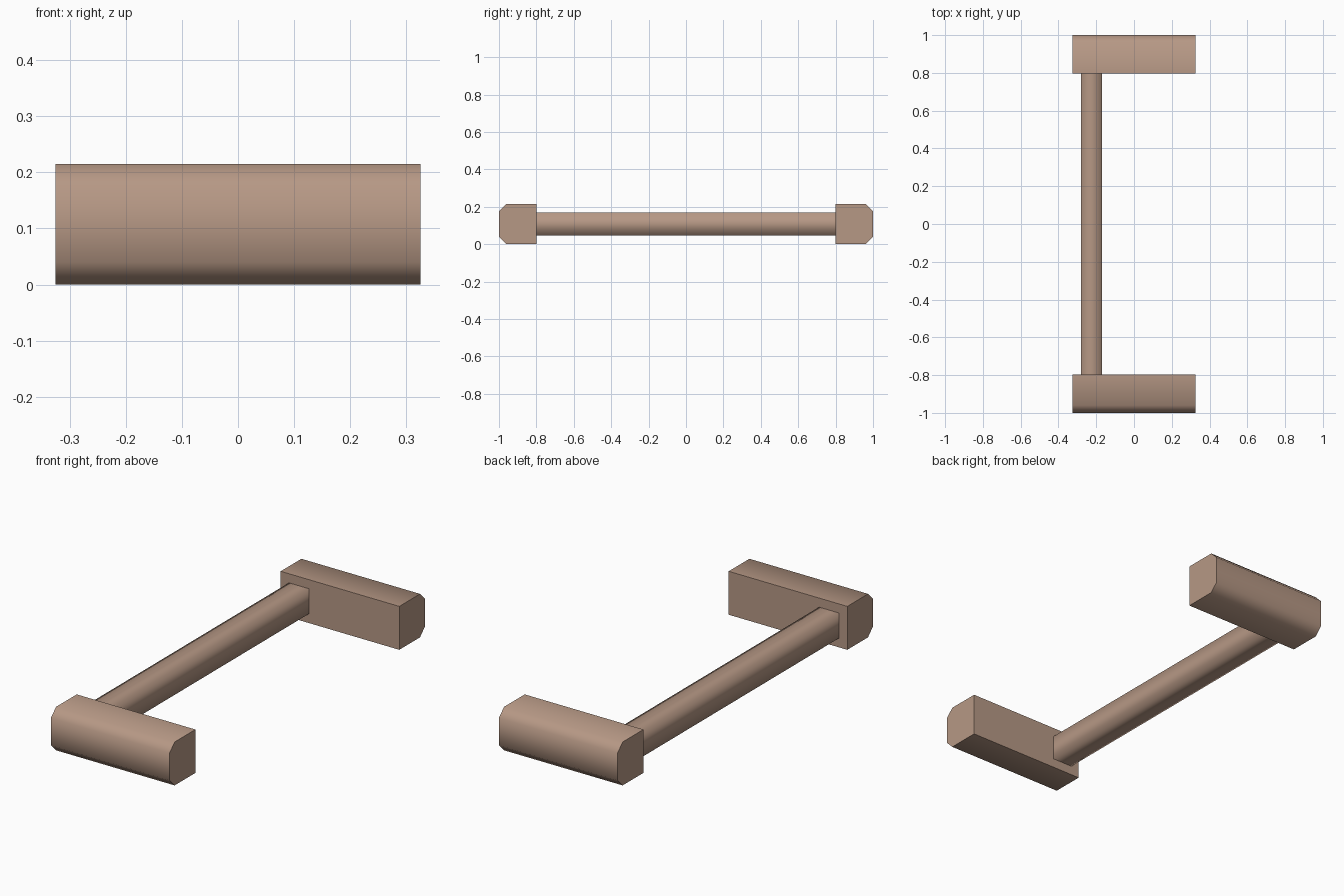
import bpy
import bmesh
import math
from mathutils import Vector

if "Cube" in bpy.data.objects:
    bpy.data.objects.remove(bpy.data.objects["Cube"], do_unlink=True)

clay = bpy.data.materials.new("clay_brown")
clay.use_nodes = True
colour = (0.47, 0.315, 0.235, 1)
clay.diffuse_color = colour
clay.node_tree.nodes["Principled BSDF"].inputs["Base Color"].default_value = colour


def prism(name, outline, sweep, sharp_angle):
    """Extrude a closed outline; caps stay crisp, sides are smooth below sharp_angle."""
    bm = bmesh.new()
    base = bm.faces.new([bm.verts.new(p) for p in outline])
    top = bmesh.ops.extrude_face_region(bm, geom=[base], use_keep_orig=True)
    bmesh.ops.translate(bm, vec=sweep,
                        verts=[v for v in top["geom"] if isinstance(v, bmesh.types.BMVert)])
    bmesh.ops.recalc_face_normals(bm, faces=bm.faces)
    axis = Vector(sweep).normalized()
    for f in bm.faces:
        f.smooth = True
    for e in bm.edges:
        borders_cap = any(abs(f.normal.dot(axis)) > 0.9 for f in e.link_faces)
        e.smooth = not borders_cap and e.calc_face_angle() < sharp_angle
    mesh = bpy.data.meshes.new(name)
    bm.to_mesh(mesh)
    bm.free()
    mesh.materials.append(clay)
    obj = bpy.data.objects.new(name, mesh)
    bpy.context.collection.objects.link(obj)
    return obj


# End blocks: flat inner face, chamfered outer edges
half, height, inner, cut = 0.325, 0.215, 0.798, 0.04
profile = [(inner, 0), (1 - cut, 0), (1, cut), (1, height - cut),
           (1 - cut, height), (inner, height)]
for name, side in (("front_block", -1), ("back_block", 1)):
    prism(name, [(-half, side * y, z) for y, z in profile],
          (2 * half, 0, 0), math.radians(60))

# Square connecting bar with softly shaded sides
left, right, low, high = -0.28, -0.17, 0.046, 0.17
prism("connecting_bar",
      [(x, -inner, z) for x, z in ((left, low), (right, low), (right, high), (left, high))],
      (0, 2 * inner, 0), math.radians(120))
